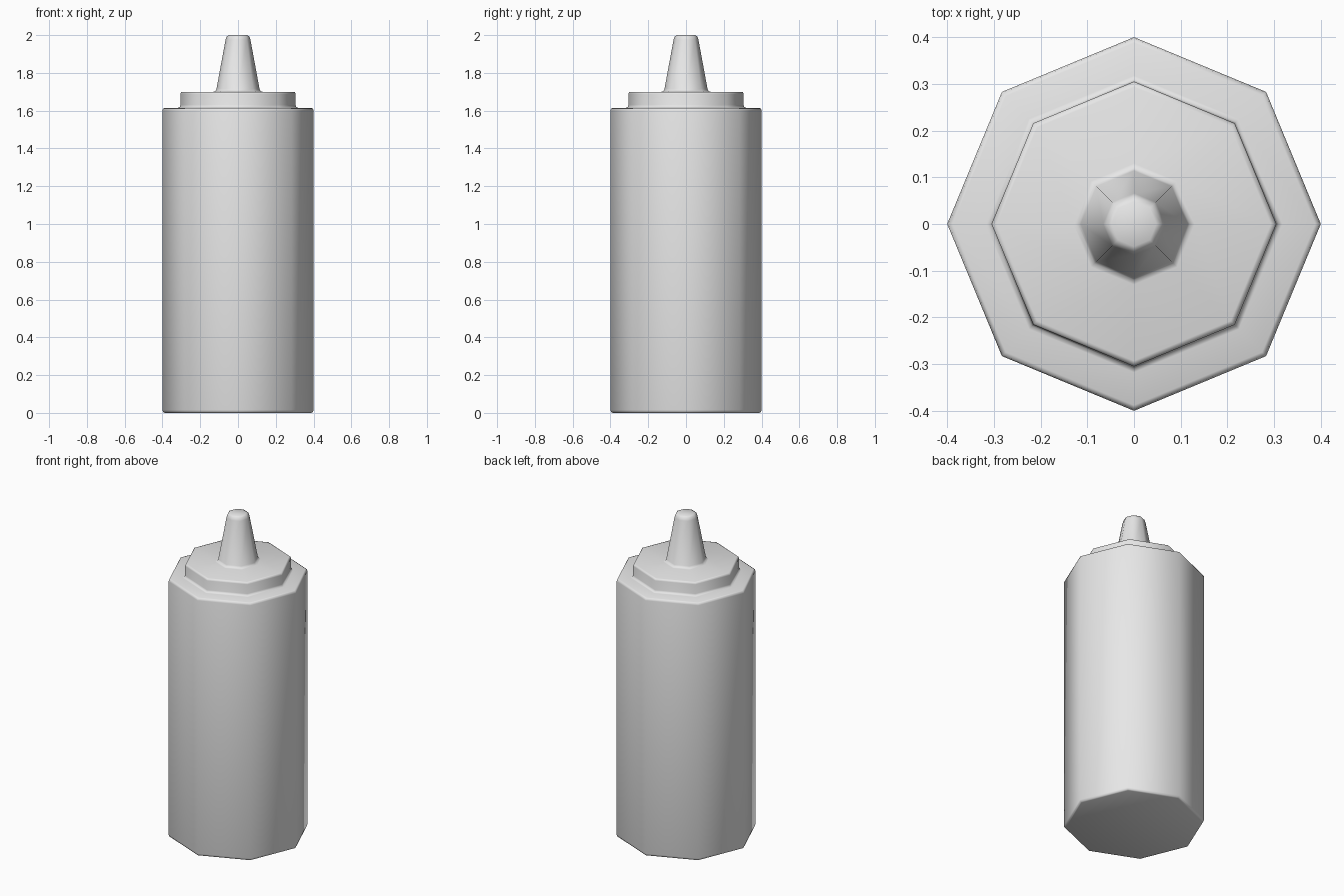
import bpy, bmesh, math

cube = bpy.data.objects.get("Cube")
if cube:
    bpy.data.objects.remove(cube, do_unlink=True)

SIDES = 8

# Plain grey plastic
plastic = bpy.data.materials.new("grey_plastic")
plastic.use_nodes = True
grey = (0.8, 0.8, 0.8, 1)
plastic.diffuse_color = grey
plastic.node_tree.nodes["Principled BSDF"].inputs["Base Color"].default_value = grey

# Outline (radius, height) of each section, with small softened edges
body = [(0.388, 0), (0.397, 0.004), (0.40, 0.015),
        (0.40, 1.60), (0.397, 1.611), (0.388, 1.615)]
cap = [(0.318, 1.615), (0.309, 1.619), (0.305, 1.63),
       (0.305, 1.688), (0.302, 1.697), (0.293, 1.70)]
nozzle = [(0.13, 1.70), (0.12, 1.704), (0.114, 1.715),
          (0.066, 1.975), (0.06, 1.993), (0.048, 2.0)]


def lathe(name, outline):
    """Spin an outline into a closed, smooth-shaded solid."""
    bm = bmesh.new()
    rings = []
    for r, z in outline:
        ring = []
        for i in range(SIDES):
            a = math.tau * i / SIDES
            ring.append(bm.verts.new((r * math.cos(a), r * math.sin(a), z)))
        rings.append(ring)
    for low, high in zip(rings, rings[1:]):
        for i in range(SIDES):
            j = (i + 1) % SIDES
            bm.faces.new((low[i], low[j], high[j], high[i]))
    # Flat base and tip
    bm.faces.new(rings[0][::-1])
    bm.faces.new(rings[-1])
    for f in bm.faces:
        f.smooth = True
    mesh = bpy.data.meshes.new(name)
    bm.to_mesh(mesh)
    bm.free()
    mesh.materials.append(plastic)
    obj = bpy.data.objects.new(name, mesh)
    bpy.context.collection.objects.link(obj)
    return obj


# One continuous skin: body, stepped cap and tapered nozzle
lathe("squeeze_bottle", body + cap + nozzle)
